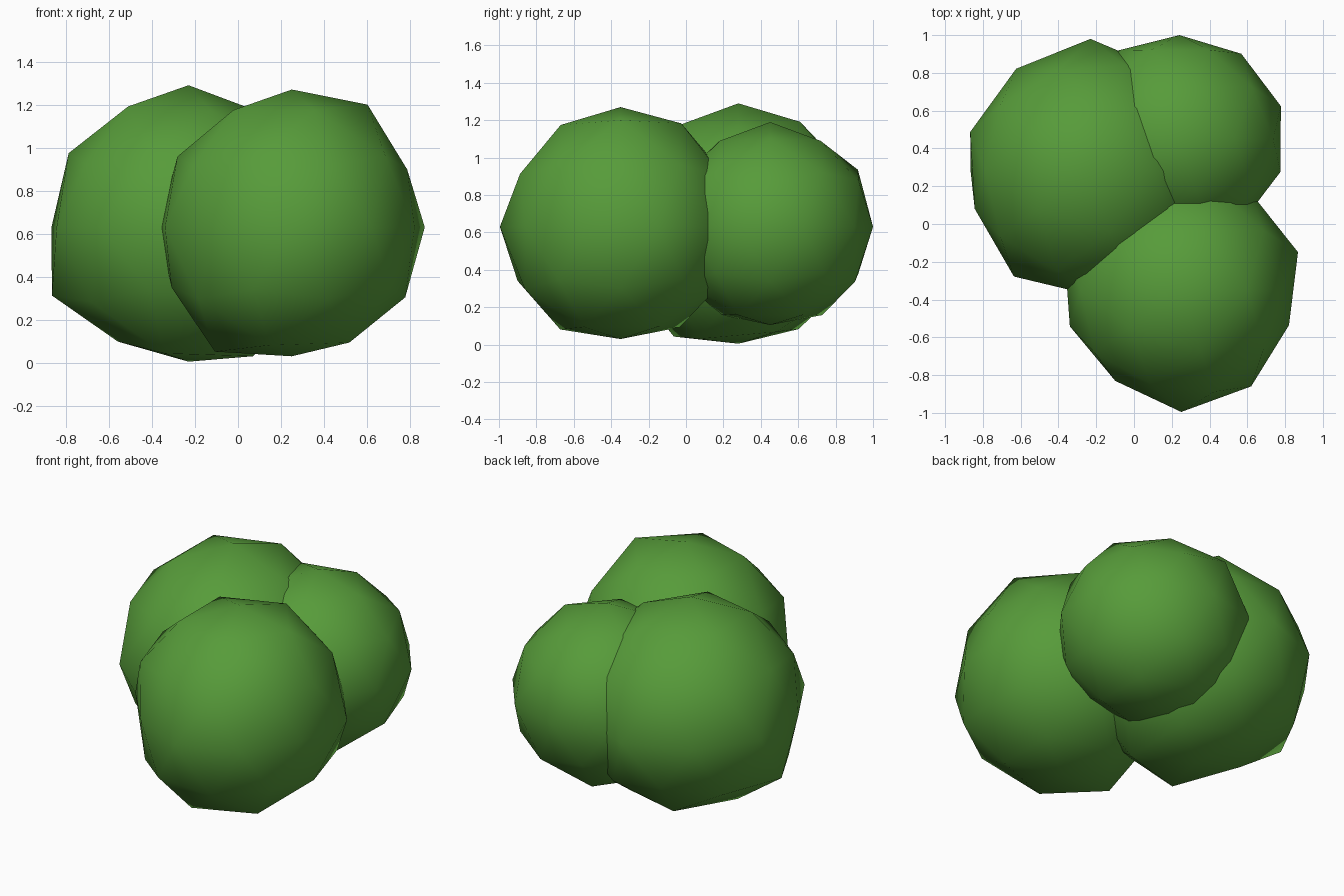
import bpy
import bmesh
from math import radians, sin, cos
from mathutils import Vector

# Remove the default object only
default_cube = bpy.data.objects.get("Cube")
if default_cube:
    bpy.data.objects.remove(default_cube, do_unlink=True)

# Leaf colour
leaf_green = bpy.data.materials.new("leaf green")
leaf_colour = (0.095, 0.33, 0.042, 1.0)
leaf_green.use_nodes = True
leaf_green.diffuse_color = leaf_colour
shader = next(n for n in leaf_green.node_tree.nodes if n.type == 'BSDF_PRINCIPLED')
shader.inputs["Base Color"].default_value = leaf_colour
shader.inputs["Roughness"].default_value = 0.9

# Latitude of each ring of corners on a twice-divided icosphere
LATITUDE = {
    "top": 90, "high": 58.3, "upper_mid": 31.7, "upper": 26.6, "equator": 0,
    "lower": -26.6, "lower_mid": -31.7, "low": -58.3, "bottom": -90,
}


def direction(azimuth, latitude):
    """Unit vector pointing at an azimuth and latitude in degrees."""
    a, e = radians(azimuth), radians(latitude)
    return Vector((cos(a) * cos(e), sin(a) * cos(e), sin(e)))


def leaf_ball(name, centre, radius, bumps):
    """Lumpy low-poly ball; bumps give corner radii by ring and azimuth."""
    bm = bmesh.new()
    bmesh.ops.create_icosphere(bm, subdivisions=2, radius=1.0)
    corners = [(v, v.co.normalized()) for v in bm.verts]
    for vert, normal in corners:
        vert.co = normal * radius
    for ring, pulls in bumps.items():
        for azimuth, distance in pulls.items():
            aim = direction(azimuth, LATITUDE[ring])
            vert, normal = max(corners, key=lambda c: c[1].dot(aim))
            vert.co = normal * distance
    for face in bm.faces:
        face.smooth = True
    mesh = bpy.data.meshes.new(name)
    bm.to_mesh(mesh)
    bm.free()
    mesh.materials.append(leaf_green)
    ball = bpy.data.objects.new(name, mesh)
    ball.location = centre
    bpy.context.scene.collection.objects.link(ball)
    return ball


# Front clump
leaf_ball("front_leaf_ball", (0.25, -0.35, 0.63), 0.632, {
    "top": {0: .64},
    "high": {0: .67, 72: .65, 144: .64, 216: .64, 288: .64},
    "upper_mid": {180: .625, 252: .615},
    "upper": {0: .6},
    "equator": {18: .65, -18: .6, -54: .63, -90: .645, -126: .594, -162: .62, 162: .65},
    "lower": {180: .625, 252: .647},
    "lower_mid": {0: .62},
    "low": {36: .63, -36: .63, 180: .68, 252: .645},
    "bottom": {0: .6},
})

# Large clump at the back right
leaf_ball("large_leaf_ball", (-0.23, 0.28, 0.63), 0.66, {
    "top": {0: .66},
    "high": {0: .63, 72: .66, 144: .66, 216: .66, 288: .638},
    "upper_mid": {180: .655},
    "equator": {90: .7, 126: .67, 162: .67, 198: .645, 234: .69, 270: .655},
    "lower": {180: .71},
    "low": {108: .643, 180: .625, 252: .69, -36: .705},
    "bottom": {0: .625},
})

# Small clump at the back left
leaf_ball("small_leaf_ball", (0.24, 0.45, 0.63), 0.555, {
    "top": {0: .56},
    "high": {72: .54, 288: .54},
    "upper_mid": {108: .58},
    "equator": {90: .55, 54: .558, 18: .565, -18: .563, 126: .575},
    "lower_mid": {72: .56},
    "low": {108: .555, 252: .55},
    "bottom": {0: .525},
})
